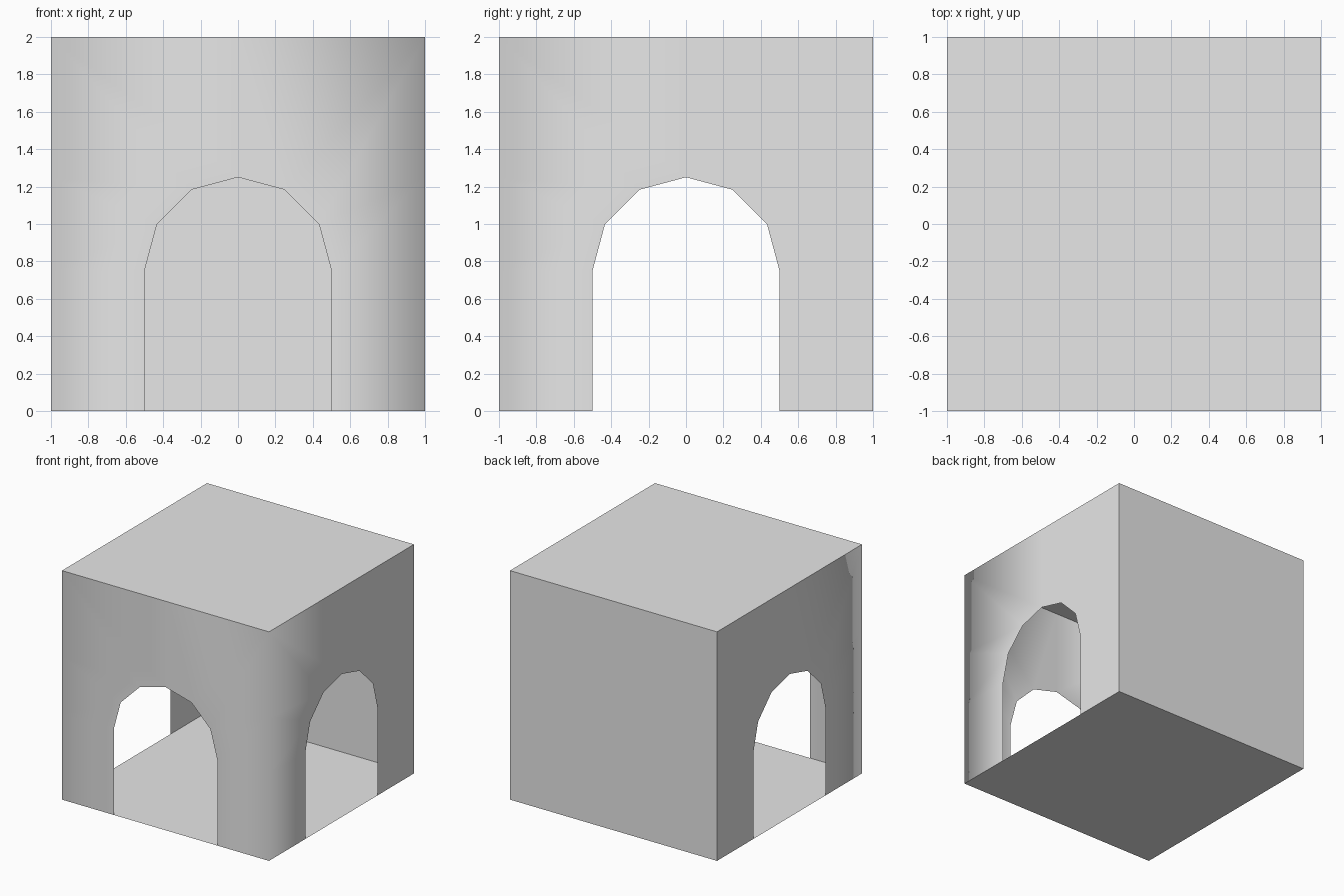
import bpy, bmesh, math
from mathutils import Matrix, Vector

if "Cube" in bpy.data.objects:
    bpy.data.objects.remove(bpy.data.objects["Cube"])

# One plain grey for every surface
grey = bpy.data.materials.new("plain grey")
grey.diffuse_color = (0.8, 0.8, 0.8, 1)
grey.use_nodes = True
grey.node_tree.nodes["Principled BSDF"].inputs["Base Color"].default_value = grey.diffuse_color


def finish(name, bm, smooth=False):
    mesh = bpy.data.meshes.new(name)
    for f in bm.faces:
        f.smooth = smooth
    bm.to_mesh(mesh)
    bm.free()
    mesh.materials.append(grey)
    obj = bpy.data.objects.new(name, mesh)
    bpy.context.collection.objects.link(obj)
    return obj


def panel(name, corners):
    bm = bmesh.new()
    bm.faces.new([bm.verts.new(c) for c in corners])
    return finish(name, bm)


# Arch outline: straight jamb, then a faceted quarter circle up to the crown
RADIUS, SPRING = 0.5, 0.75
arch = [(RADIUS, 0)] + [
    (RADIUS * math.cos(math.radians(a)), SPRING + RADIUS * math.sin(math.radians(a)))
    for a in (0, 30, 60, 90)]
arch[-1] = (0, SPRING + RADIUS)
# Matching points on the outer edge of the half wall
outer = [(1, 0), (1, SPRING), (1, 1.25), (1, 2), (0, 2)]

# Three arched walls wrapping round the front and both sides, joined at the corners
bm = bmesh.new()
for turn in (-90, 0, 90):
    rot = Matrix.Rotation(math.radians(turn), 3, 'Z')
    for side in (1, -1):
        for i in range(4):
            loop = [arch[i], outer[i], outer[i + 1], arch[i + 1]]
            if side < 0:
                loop.reverse()
            bm.faces.new([bm.verts.new(rot @ Vector((side * x, -1, z))) for x, z in loop])
bmesh.ops.remove_doubles(bm, verts=bm.verts, dist=0.001)
finish("arched_walls", bm, smooth=True)

# Solid back wall, roof and floor
panel("back_wall", [(1, 1, 0), (-1, 1, 0), (-1, 1, 2), (1, 1, 2)])
panel("roof", [(-1, -1, 2), (1, -1, 2), (1, 1, 2), (-1, 1, 2)])
panel("floor", [(-1, 1, 0), (1, 1, 0), (1, -1, 0), (-1, -1, 0)])
